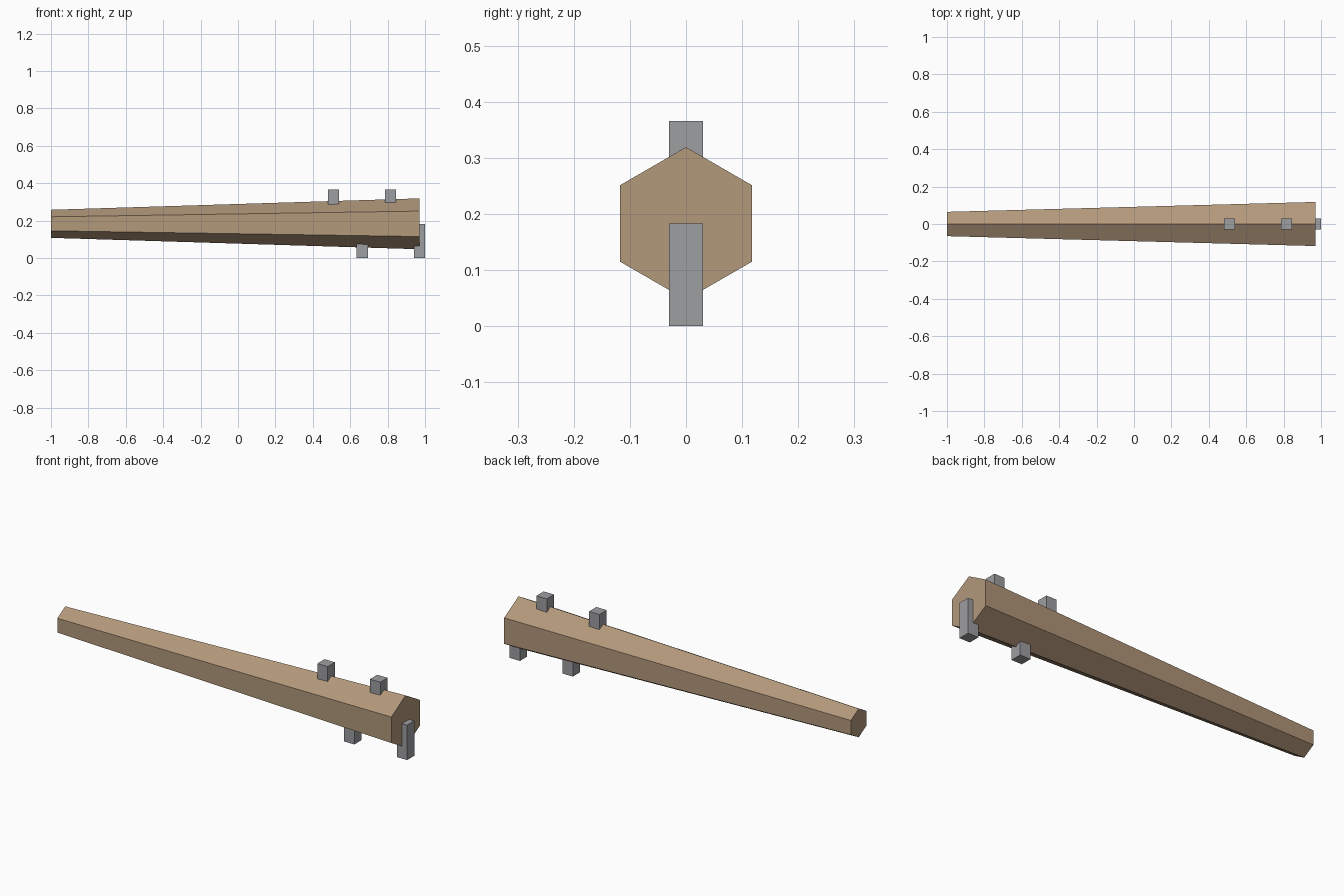
import bpy, bmesh, math
from mathutils import Matrix

if "Cube" in bpy.data.objects:
    bpy.data.objects.remove(bpy.data.objects["Cube"])

AXIS_Z = 0.183


def material(name, rgb):
    m = bpy.data.materials.new(name)
    m.diffuse_color = (*rgb, 1)
    m.use_nodes = True
    m.node_tree.nodes["Principled BSDF"].inputs["Base Color"].default_value = m.diffuse_color
    return m


wood = material("wood", (0.445, 0.314, 0.198))
metal = material("grey metal", (0.337, 0.342, 0.358))


def add_object(name, bm, mat):
    bmesh.ops.recalc_face_normals(bm, faces=bm.faces[:])
    mesh = bpy.data.meshes.new(name)
    bm.to_mesh(mesh)
    bm.free()
    mesh.materials.append(mat)
    obj = bpy.data.objects.new(name, mesh)
    bpy.context.collection.objects.link(obj)


# Tapered hexagonal shaft with ridges at top and bottom
bm = bmesh.new()
rings = []
for x, r in ((-1.0, 0.075), (0.97, 0.136)):
    angles = [math.radians(90 + 60 * i) for i in range(6)]
    rings.append([bm.verts.new((x, r * math.cos(a), AXIS_Z + r * math.sin(a)))
                  for a in angles])
    bm.faces.new(rings[-1])
for i in range(6):
    j = (i + 1) % 6
    bm.faces.new((rings[0][i], rings[0][j], rings[1][j], rings[1][i]))
add_object("shaft", bm, wood)

# Square pegs reaching out from the shaft axis, alternating up and down
for n, (x, side) in enumerate(((0.51, 1), (0.664, -1), (0.815, 1), (0.97, -1)), 1):
    bm = bmesh.new()
    bmesh.ops.create_cube(
        bm, size=1,
        matrix=Matrix.Translation((x, 0, AXIS_Z * (1 + side / 2)))
        @ Matrix.Diagonal((0.06, 0.06, AXIS_Z, 1)))
    add_object(f"peg_{n}", bm, metal)
